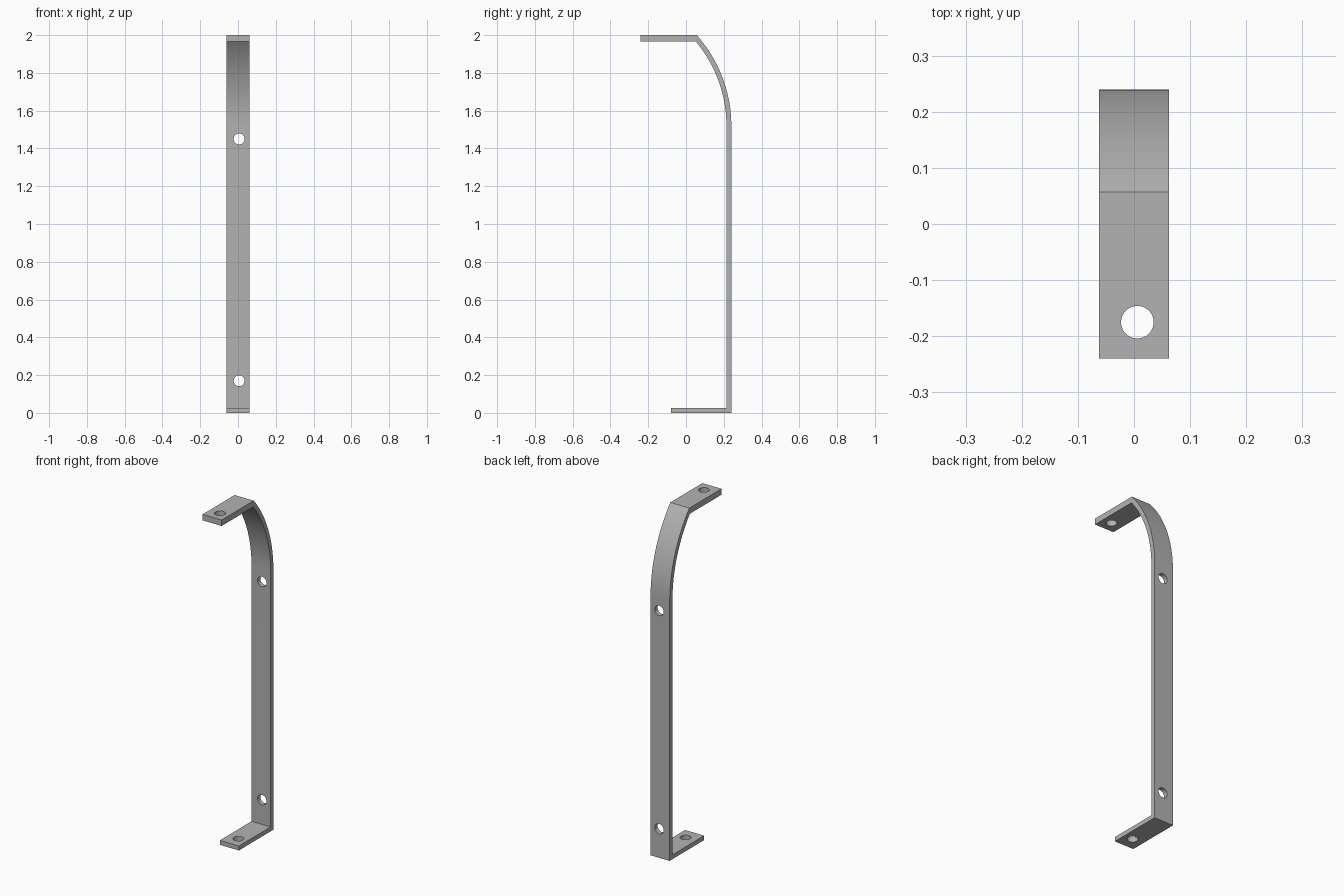
import bpy
import bmesh
import math

cube = bpy.data.objects.get("Cube")
if cube:
    bpy.data.objects.remove(cube, do_unlink=True)

HALF_WIDTH = 0.062
BACK, STRAP = 0.24, 0.026
BEND_Z, RADIUS = 1.52, 0.721
TOP, TOP_THICK, FOOT_THICK = 2.0, 0.035, 0.026
HOLE_RADIUS = 0.029
HOLE_X = 0.006
STEPS = 24

steel = bpy.data.materials.new("grey_steel")
steel.use_nodes = True
GREY = (0.45, 0.45, 0.45, 1)
steel.diffuse_color = GREY
steel.node_tree.nodes["Principled BSDF"].inputs["Base Color"].default_value = GREY


def bend(radius, end_z):
    """Arc from the upright up to the underside or top of the top plate."""
    end = math.asin((end_z - BEND_Z) / radius)
    angles = [end * i / STEPS for i in range(STEPS + 1)]
    return [(BACK - RADIUS + radius * math.cos(a), BEND_Z + radius * math.sin(a))
            for a in angles]


def cut_hole(target, location, axis):
    bpy.ops.mesh.primitive_cylinder_add(vertices=48, radius=HOLE_RADIUS, depth=0.12,
                                        location=location)
    cutter = bpy.context.object
    cutter.hide_render = True
    if axis == "Y":
        cutter.rotation_euler.x = math.pi / 2
    bpy.context.view_layer.update()
    mod = target.modifiers.new("hole", "BOOLEAN")
    mod.operation, mod.solver, mod.object = "DIFFERENCE", "EXACT", cutter
    bpy.context.view_layer.objects.active = target
    bpy.ops.object.modifier_apply(modifier=mod.name)
    bpy.data.objects.remove(cutter, do_unlink=True)


# Side profile: foot, upright, bend and top plate as one bent strap
outer = bend(RADIUS, TOP)
inner = bend(RADIUS - STRAP, TOP - TOP_THICK)
profile = [(-0.08, 0), (BACK, 0)] + outer
profile += [(-0.24, TOP), (-0.24, TOP - TOP_THICK)]
profile += inner[::-1] + [(BACK - STRAP, FOOT_THICK), (-0.08, FOOT_THICK)]

bm = bmesh.new()
face = bm.faces.new([bm.verts.new((-HALF_WIDTH, y, z)) for y, z in profile])
side = bmesh.ops.extrude_face_region(bm, geom=[face])
verts = [v for v in side["geom"] if isinstance(v, bmesh.types.BMVert)]
bmesh.ops.translate(bm, verts=verts, vec=(2 * HALF_WIDTH, 0, 0))
bmesh.ops.recalc_face_normals(bm, faces=bm.faces)
mesh = bpy.data.meshes.new("bent_strap")
bm.to_mesh(mesh)
bm.free()
mesh.materials.append(steel)
strap = bpy.data.objects.new("bent_strap", mesh)
bpy.context.collection.objects.link(strap)

# Screw holes through the plates and the upright
for y, z in ((-0.175, TOP - TOP_THICK / 2), (-0.005, FOOT_THICK / 2)):
    cut_hole(strap, (HOLE_X, y, z), "Z")
for z in (0.17, 1.45):
    cut_hole(strap, (HOLE_X, BACK - STRAP / 2, z), "Y")

# Smooth bend and holes, sharp edges
bpy.ops.object.select_all(action="DESELECT")
strap.select_set(True)
bpy.context.view_layer.objects.active = strap
bpy.ops.object.shade_smooth_by_angle(angle=math.radians(25))
